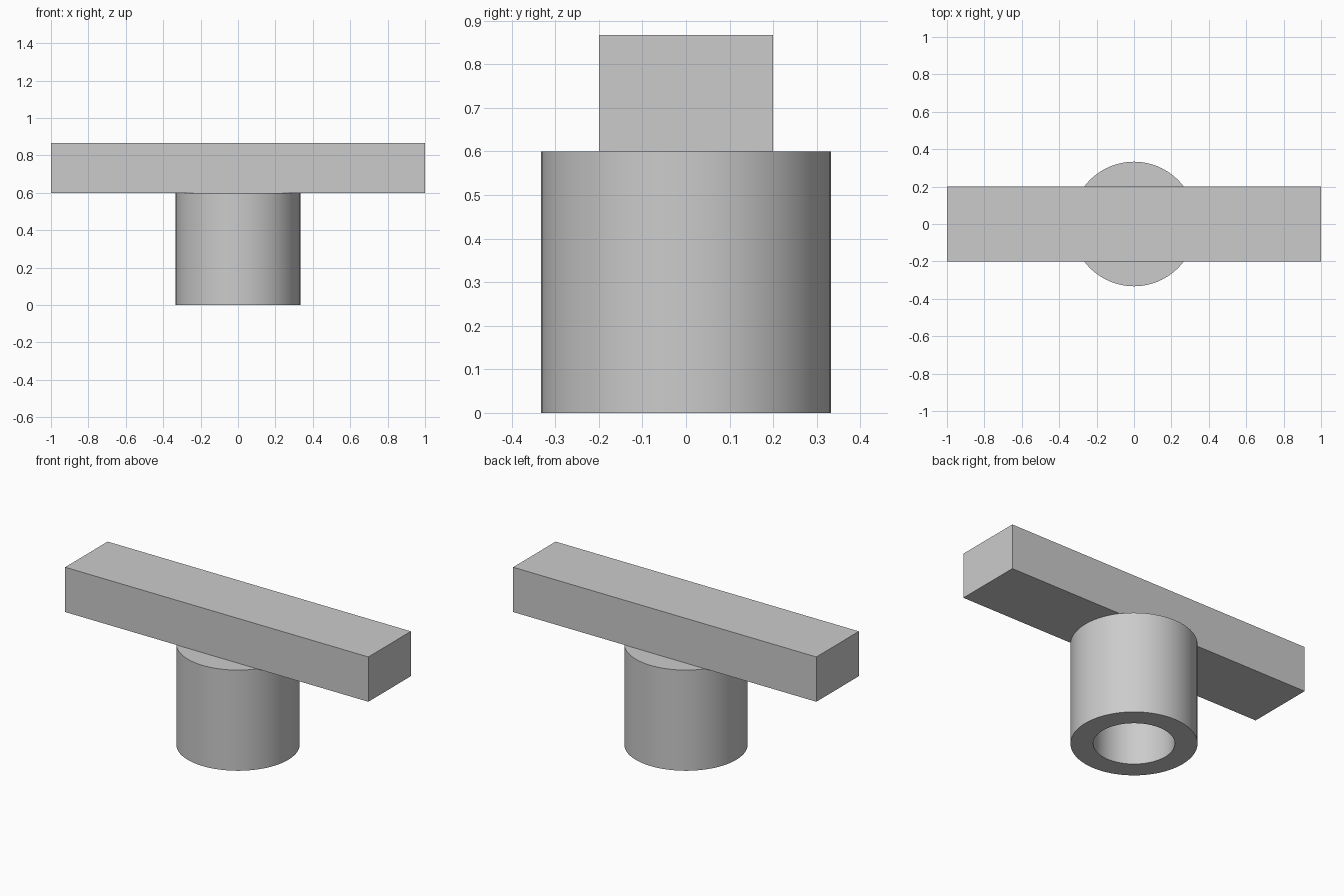
import bpy
import bmesh
import math

cube = bpy.data.objects.get("Cube")
if cube:
    bpy.data.objects.remove(cube)

# Plain grey material
grey = bpy.data.materials.new("light_grey")
grey.use_nodes = True
colour = (0.6, 0.6, 0.6, 1)
grey.diffuse_color = colour
grey.node_tree.nodes["Principled BSDF"].inputs["Base Color"].default_value = colour

RADIUS, BORE_RADIUS = 0.333, 0.214
SOCKET_TOP, BORE_TOP, BAR_TOP = 0.6, 0.533, 0.867


def make_object(name, bm):
    bmesh.ops.recalc_face_normals(bm, faces=bm.faces)
    mesh = bpy.data.meshes.new(name)
    bm.to_mesh(mesh)
    bm.free()
    mesh.materials.append(grey)
    obj = bpy.data.objects.new(name, mesh)
    bpy.context.collection.objects.link(obj)
    return obj


# Round socket with a blind bore open at the bottom, turned from a profile
bm = bmesh.new()
profile = [(0, BORE_TOP), (BORE_RADIUS, BORE_TOP), (BORE_RADIUS, 0),
           (RADIUS, 0), (RADIUS, SOCKET_TOP), (0, SOCKET_TOP)]
verts = [bm.verts.new((r, 0, z)) for r, z in profile]
edges = [bm.edges.new(pair) for pair in zip(verts, verts[1:])]
bmesh.ops.spin(bm, geom=verts + edges, cent=(0, 0, 0), axis=(0, 0, 1),
               angle=math.tau, steps=96)
bmesh.ops.remove_doubles(bm, verts=bm.verts, dist=0.0001)
socket = make_object("socket", bm)
bpy.ops.object.select_all(action="DESELECT")
socket.select_set(True)
bpy.context.view_layer.objects.active = socket
bpy.ops.object.shade_smooth_by_angle(angle=math.radians(30))

# Rectangular handle bar across the top
bm = bmesh.new()
bmesh.ops.create_cube(bm, size=1)
bmesh.ops.scale(bm, vec=(2, 0.4, BAR_TOP - SOCKET_TOP), verts=bm.verts)
bmesh.ops.translate(bm, vec=(0, 0, (BAR_TOP + SOCKET_TOP) / 2), verts=bm.verts)
make_object("handle_bar", bm)
